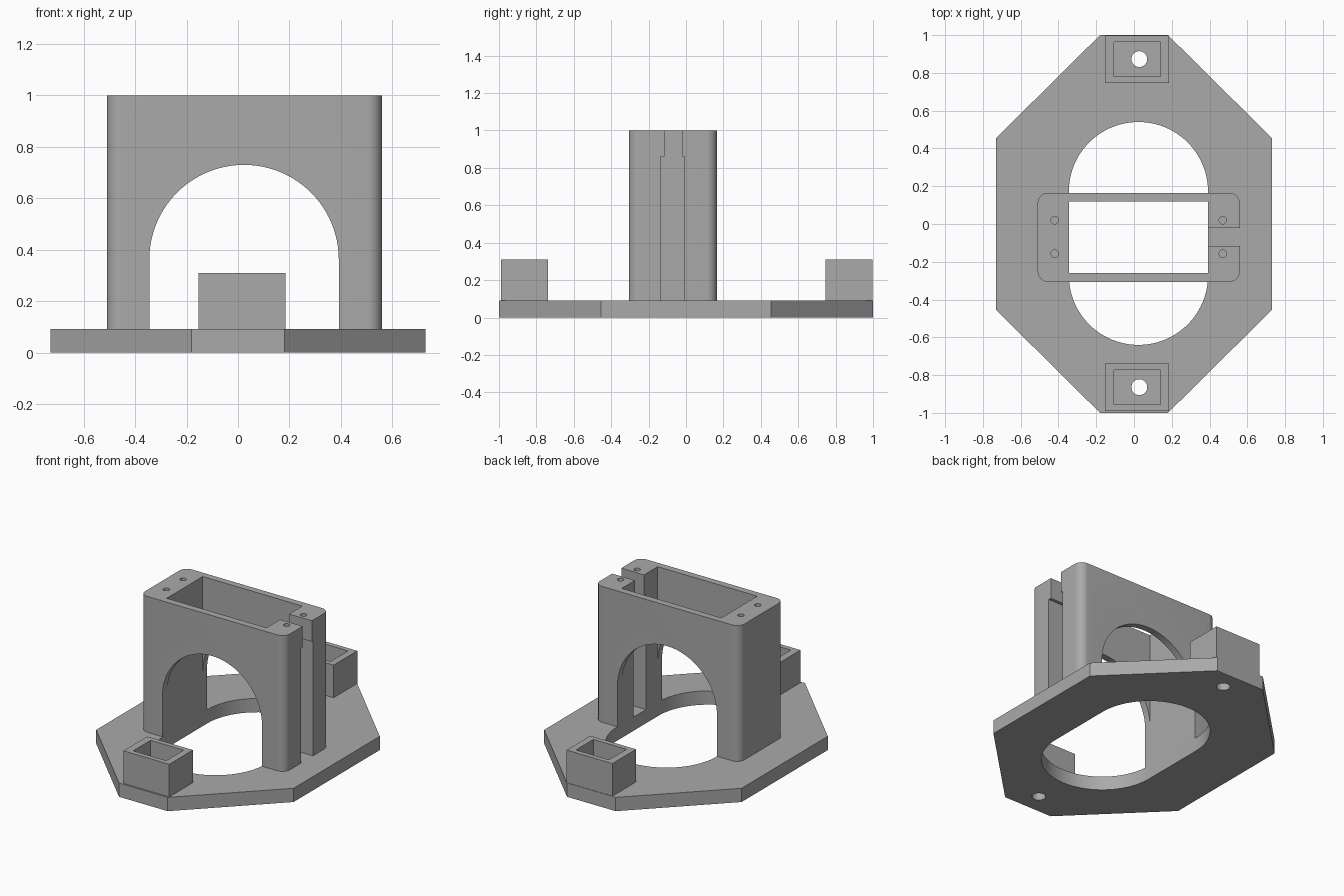
import bpy, bmesh, math
from mathutils import Matrix

if "Cube" in bpy.data.objects:
    bpy.data.objects.remove(bpy.data.objects["Cube"])

grey = bpy.data.materials.new("plain_grey")
grey.diffuse_color = (0.4, 0.4, 0.4, 1)
grey.use_nodes = True
grey.node_tree.nodes["Principled BSDF"].inputs["Base Color"].default_value = grey.diffuse_color


def prism(name, pts, lo, hi, axis="Z"):
    """Extrude a 2D outline along z, or an x-z outline along y."""
    bm = bmesh.new()
    face = bm.faces.new([bm.verts.new((x, y, lo)) for x, y in pts])
    ext = bmesh.ops.extrude_face_region(bm, geom=[face])["geom"]
    for v in ext:
        if isinstance(v, bmesh.types.BMVert):
            v.co.z = hi
    if axis == "Y":
        bmesh.ops.transform(bm, matrix=Matrix(((1, 0, 0, 0), (0, 0, 1, 0), (0, 1, 0, 0), (0, 0, 0, 1))), verts=bm.verts)
    bmesh.ops.recalc_face_normals(bm, faces=bm.faces)
    mesh = bpy.data.meshes.new(name)
    bm.to_mesh(mesh)
    bm.free()
    mesh.materials.append(grey)
    ob = bpy.data.objects.new(name, mesh)
    bpy.context.collection.objects.link(ob)
    return ob


def rect(x0, x1, y0, y1):
    return [(x0, y0), (x1, y0), (x1, y1), (x0, y1)]


def arc(cx, cy, r, a0, a1, n):
    return [(cx + r * math.cos(math.radians(a0 + (a1 - a0) * i / n)),
             cy + r * math.sin(math.radians(a0 + (a1 - a0) * i / n))) for i in range(n + 1)]


def circle(cx, cy, r, n=32):
    return arc(cx, cy, r, 0, 360, n)[:-1]


def cut(ob, pts, lo, hi, axis="Z"):
    cutter = prism("cutter", pts, lo, hi, axis)
    cutter.hide_render = True
    mod = ob.modifiers.new("cut", "BOOLEAN")
    mod.operation, mod.solver, mod.object = "DIFFERENCE", "EXACT", cutter
    bpy.context.view_layer.objects.active = ob
    bpy.ops.object.modifier_apply(modifier=mod.name)
    bpy.data.objects.remove(cutter)


def smooth(ob):
    bpy.ops.object.select_all(action="DESELECT")
    ob.select_set(True)
    bpy.context.view_layer.objects.active = ob
    bpy.ops.object.shade_smooth_by_angle(angle=math.radians(30))


# Shared opening: rounded arch and stadium have the same width
X0, X1 = -0.345, 0.392
CX, R = (X0 + X1) / 2, (X1 - X0) / 2
T = 0.092  # plate thickness

# Octagonal base plate with a stadium opening and two screw holes
plate = prism("base_plate", [(-0.18, -1), (0.18, -1), (0.73, -0.455), (0.73, 0.455),
                             (0.18, 1), (-0.18, 1), (-0.73, 0.455), (-0.73, -0.455)], 0, T)
cut(plate, arc(CX, 0.54 - R, R, 0, 180, 48) + arc(CX, -0.64 + R, R, 180, 360, 48), -0.1, 0.2)
for y in (0.873, -0.864):
    cut(plate, circle(0.028, y, 0.042), -0.1, 0.2)
smooth(plate)

# Rounded hollow tower
r, x0, x1, y0, y1 = 0.055, -0.51, 0.56, -0.306, 0.165
outline = (arc(x1 - r, y1 - r, r, 0, 90, 10) + arc(x0 + r, y1 - r, r, 90, 180, 10)
           + arc(x0 + r, y0 + r, r, 180, 270, 10) + arc(x1 - r, y0 + r, r, 270, 360, 10))
tower = prism("tower", outline, T, 1)
cut(tower, rect(X0, X1, -0.26, 0.12), 0, 1.1)
# Arched openings front and back
cut(tower, [(X0, 0), (X1, 0)] + arc(CX, 0.73 - R, R, 0, 180, 48), -0.5, 0.5, "Y")
# Stepped cable slot in the right wall
cut(tower, rect(0.3, 0.7, -0.137, -0.007), 0, 0.86)
cut(tower, rect(0.3, 0.7, -0.116, -0.02), 0.5, 1.1)
# Screw holes in the top rim
for x in (-0.42, 0.47):
    for y in (0.02, -0.157):
        cut(tower, circle(x, y, 0.02, 24), 0.8, 1.1)
smooth(tower)

# Open boxes around the plate screw holes
for name, y in (("back_box", 0.872), ("front_box", -0.864)):
    box = prism(name, rect(-0.154, 0.184, y - 0.125, y + 0.125), T, 0.31)
    cut(box, rect(-0.106, 0.139, y - 0.092, y + 0.092), 0, 0.4)
